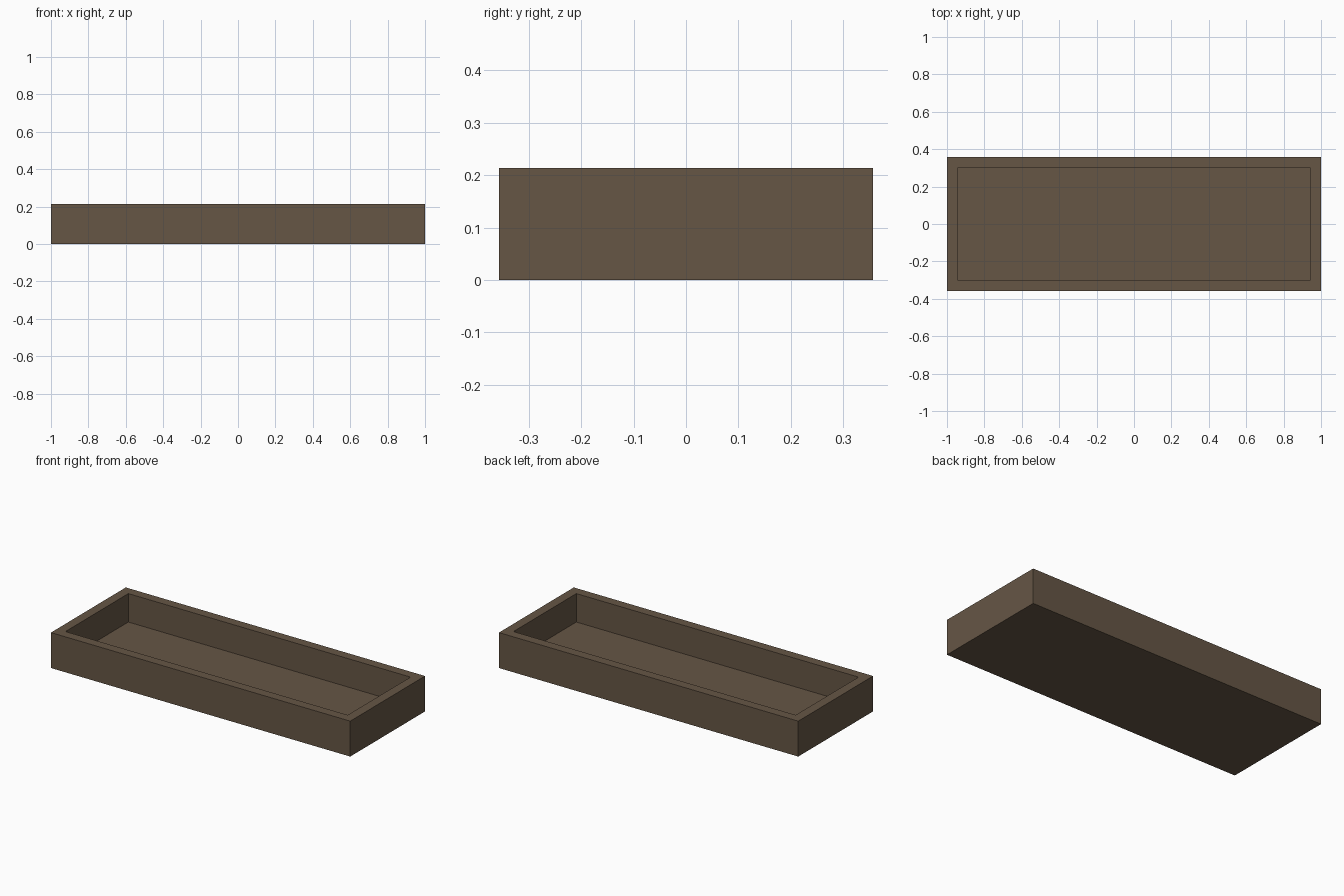
import bpy, bmesh
from mathutils import Matrix, Vector

if "Cube" in bpy.data.objects:
    bpy.data.objects.remove(bpy.data.objects["Cube"])

LENGTH, WIDTH, HEIGHT = 2.0, 0.714, 0.214
WALL, FLOOR = 0.057, 0.042

# Single flat brown
brown = bpy.data.materials.new("dark_brown")
brown.diffuse_color = (0.133, 0.093, 0.0595, 1.0)
brown.use_nodes = True
brown.node_tree.nodes["Principled BSDF"].inputs["Base Color"].default_value = brown.diffuse_color

# Solid block standing on the ground
bm = bmesh.new()
bmesh.ops.create_cube(bm, size=1.0, matrix=Matrix.Translation((0, 0, HEIGHT / 2))
                      @ Matrix.Diagonal((LENGTH, WIDTH, HEIGHT, 1)))

# Rim: inset the top face, then sink it to form the hollow
top = max(bm.faces, key=lambda f: f.calc_center_median().z)
bmesh.ops.inset_region(bm, faces=[top], thickness=WALL, use_even_offset=True)
sunk = bmesh.ops.extrude_discrete_faces(bm, faces=[top])["faces"][0]
bmesh.ops.translate(bm, verts=sunk.verts, vec=Vector((0, 0, FLOOR - HEIGHT)))
bmesh.ops.recalc_face_normals(bm, faces=bm.faces)

mesh = bpy.data.meshes.new("tray")
bm.to_mesh(mesh)
bm.free()
mesh.materials.append(brown)
tray = bpy.data.objects.new("tray", mesh)
bpy.context.collection.objects.link(tray)
